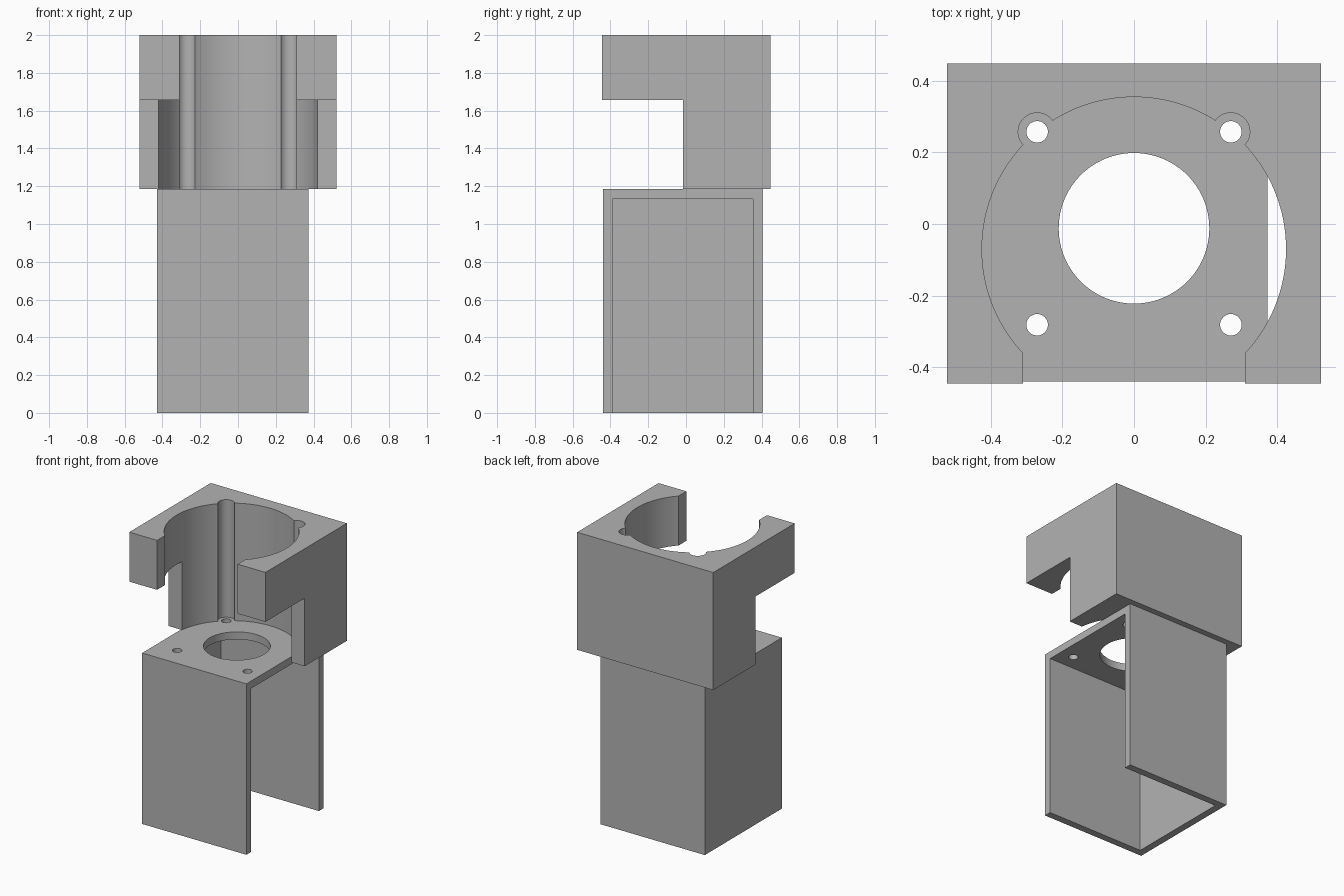
import bpy

if "Cube" in bpy.data.objects:
    bpy.data.objects.remove(bpy.data.objects["Cube"], do_unlink=True)

grey = bpy.data.materials.new("plain grey")
grey.use_nodes = True
colour = (0.45, 0.45, 0.45, 1)
grey.diffuse_color = colour
grey.node_tree.nodes["Principled BSDF"].inputs["Base Color"].default_value = colour


def box(name, x, y, z):
    """Box from (low, high) ranges on each axis."""
    ranges = (x, y, z)
    bpy.ops.mesh.primitive_cube_add(size=1, location=[sum(r) / 2 for r in ranges])
    ob = bpy.context.object
    ob.name = name
    ob.scale = [r[1] - r[0] for r in ranges]
    bpy.ops.object.transform_apply(location=True, rotation=False, scale=True)
    ob.data.materials.append(grey)
    return ob


def rod(name, x, y, radius, z, sides):
    """Upright cylinder spanning a z range."""
    bpy.ops.mesh.primitive_cylinder_add(vertices=sides, radius=radius, depth=z[1] - z[0],
                                        location=(x, y, sum(z) / 2))
    ob = bpy.context.object
    ob.name = name
    ob.data.materials.append(grey)
    return ob


def carve(target, cutters):
    """Subtract each cutter from the target, then discard it."""
    for cutter in cutters:
        cutter.hide_render = True
        mod = target.modifiers.new("cut", "BOOLEAN")
        mod.operation = "DIFFERENCE"
        mod.solver = "EXACT"
        mod.object = cutter
        bpy.ops.object.select_all(action="DESELECT")
        target.select_set(True)
        bpy.context.view_layer.objects.active = target
        bpy.ops.object.modifier_apply(modifier=mod.name)
        bpy.data.objects.remove(cutter, do_unlink=True)
    bpy.ops.object.shade_smooth_by_angle()


JOIN = 1.185          # height where housing meets collar
SCREW_X, SCREW_BACK, SCREW_FRONT = 0.27, 0.257, -0.281

# Lower housing: open at the bottom and on the left side, holes in its top plate
housing = box("lower_housing", (-0.428, 0.372), (-0.439, 0.405), (0, JOIN))
plate = (1.0, 1.4)
cuts = [box("hollow", (-0.378, 0.6), (-0.389, 0.355), (-0.2, 1.133)),
        rod("centre_hole", 0, -0.012, 0.21, plate, 96)]
for side in (-1, 1):
    for y in (SCREW_BACK, SCREW_FRONT):
        cuts.append(rod("screw_hole", side * SCREW_X, y, 0.03, plate, 32))
carve(housing, cuts)

# Upper collar: bored block with a front slot, screw channels and an undercut
collar = box("upper_collar", (-0.522, 0.522), (-0.445, 0.447), (JOIN, 2))
through = (1.0, 2.2)
cuts = [box("undercut", (-0.8, 0.8), (-0.8, -0.015), (1.0, 1.657)),
        rod("bore", 0, -0.07, 0.424, through, 128),
        box("front_slot", (-0.309, 0.309), (-0.8, -0.2), through)]
for side in (-1, 1):
    cuts.append(rod("screw_channel", side * SCREW_X, SCREW_BACK, 0.053, through, 48))
carve(collar, cuts)
